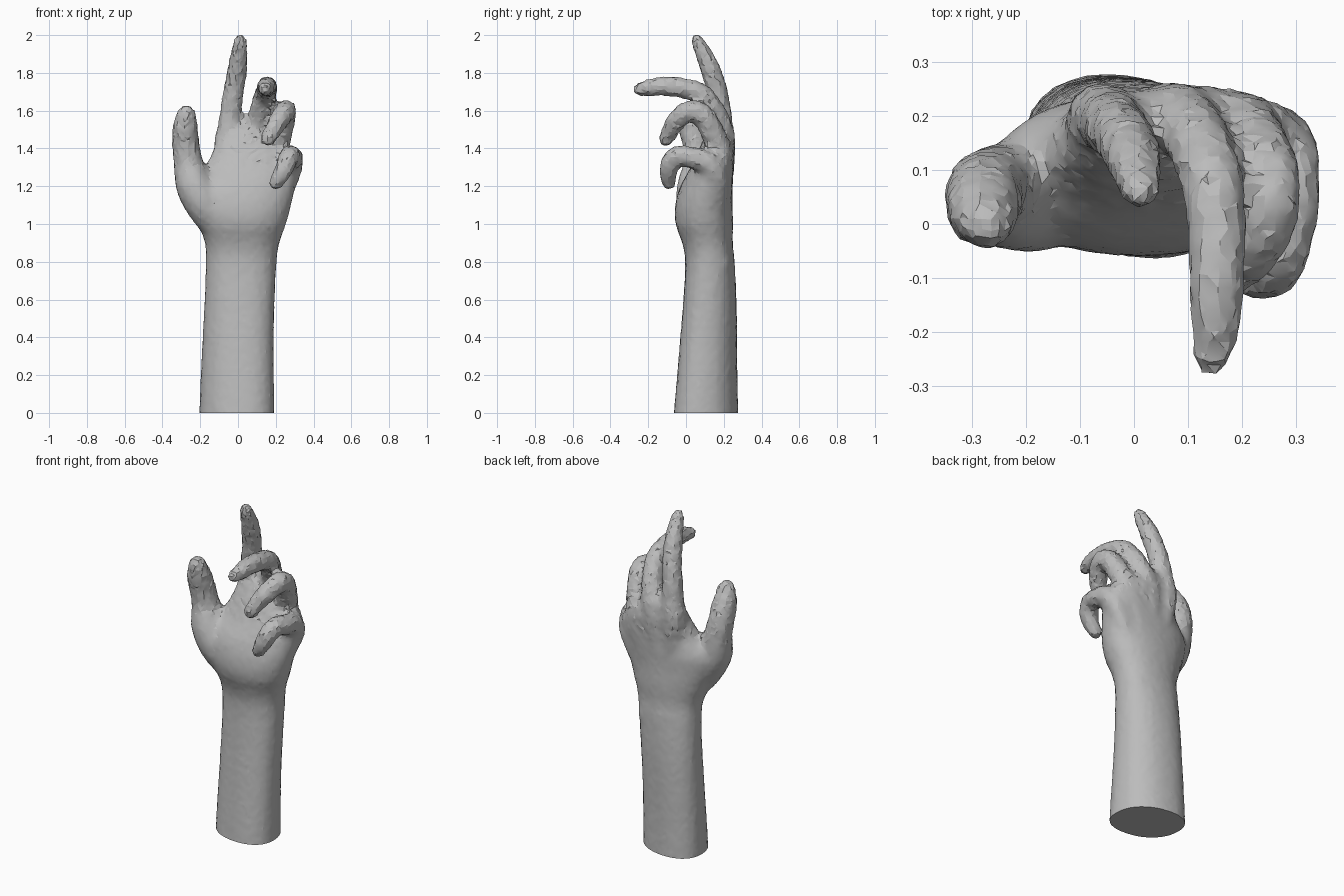
import bpy, bmesh, math, random
from mathutils import Vector, Matrix

random.seed(4)
cube = bpy.data.objects.get("Cube")
if cube:
    bpy.data.objects.remove(cube, do_unlink=True)

skin = bpy.data.materials.new("plain grey")
skin.use_nodes = True
GREY = (0.5, 0.5, 0.5, 1)
skin.diffuse_color = GREY
skin.node_tree.nodes["Principled BSDF"].inputs["Base Color"].default_value = GREY
skin.node_tree.nodes["Principled BSDF"].inputs["Roughness"].default_value = 0.8


def spline(rows, steps=5):
    """Smooth curve through rows of numbers."""
    out = []
    for i in range(len(rows) - 1):
        p0, p1 = rows[max(i - 1, 0)], rows[i]
        p2, p3 = rows[i + 1], rows[min(i + 2, len(rows) - 1)]
        for s in range(steps):
            t = s / steps
            out.append([0.5 * (2 * b + (c - a) * t + (2 * a - 5 * b + 4 * c - d) * t ** 2
                               + (3 * b - a - 3 * c + d) * t ** 3)
                        for a, b, c, d in zip(p0, p1, p2, p3)])
    return out + [list(rows[-1])]


def loft(bm, rings):
    """Closed skin over equal rings of points."""
    loops = [[bm.verts.new(p) for p in ring] for ring in rings]
    n = len(loops[0])
    for a, b in zip(loops, loops[1:]):
        for i in range(n):
            j = (i + 1) % n
            bm.faces.new((a[i], a[j], b[j], b[i]))
    bm.faces.new(loops[0][::-1])
    bm.faces.new(loops[-1])


def ball(bm, centre, radius):
    bmesh.ops.create_icosphere(bm, subdivisions=3, radius=radius,
                               matrix=Matrix.Translation(centre))


def finger(bm, rows, sides=16):
    """Tapered round tube through (x, y, z, radius) with round ends."""
    pts = spline(rows)
    centres = [Vector(p[:3]) for p in pts]
    rings, side, last = [], Vector((1, 0, 0)), None
    for i, c in enumerate(centres):
        tan = (centres[min(i + 1, len(pts) - 1)] - centres[max(i - 1, 0)]).normalized()
        if last:
            side = last.rotation_difference(tan) @ side
        side = (side - tan * side.dot(tan)).normalized()
        up, last = tan.cross(side), tan
        rings.append([c + pts[i][3] * (side * math.cos(a) + up * math.sin(a))
                      for a in (2 * math.pi * k / sides for k in range(sides))])
    loft(bm, rings)
    for i in (0, -1):
        ball(bm, centres[i], pts[i][3])


bm = bmesh.new()

# Forearm, wrist and palm: z, x min, x max, y min, y max, slant of the oval
sections = [
    (-0.06, -0.205, 0.192, -0.065, 0.277, -0.2), (0.0, -0.205, 0.192, -0.064, 0.277, -0.2),
    (0.2, -0.197, 0.19, -0.047, 0.272, -0.18), (0.4, -0.187, 0.189, -0.03, 0.27, -0.15),
    (0.6, -0.177, 0.194, -0.014, 0.267, -0.1), (0.8, -0.17, 0.204, -0.004, 0.257, -0.03),
    (0.9, -0.175, 0.219, -0.02, 0.247, 0), (1.0, -0.212, 0.254, -0.055, 0.249, 0.02),
    (1.1, -0.25, 0.281, -0.057, 0.245, 0.05), (1.2, -0.26, 0.305, -0.03, 0.247, 0.1),
    (1.3, -0.175, 0.32, 0.025, 0.25, 0.1), (1.4, -0.13, 0.265, 0.07, 0.257, 0.1),
    (1.48, -0.1, 0.16, 0.11, 0.245, 0), (1.53, -0.07, 0.12, 0.15, 0.225, 0),
]
rings = []
for z, x0, x1, y0, y1, slant in spline(sections, 4):
    # slightly boxy ovals
    ring = []
    for k in range(40):
        c, s = math.cos(k * math.pi / 20), math.sin(k * math.pi / 20 + slant)
        ring.append(((x0 + x1) / 2 + (x1 - x0) / 2 * math.copysign(abs(c) ** 0.9, c),
                     (y0 + y1) / 2 + (y1 - y0) / 2 * math.copysign(abs(s) ** 0.9, s), z))
    rings.append(ring)
loft(bm, rings)

# Wrist bone
ball(bm, (0.113, 0.163, 0.79), 0.078)

# Thumb
finger(bm, [(-0.11, 0.085, 0.96, 0.07), (-0.165, 0.053, 1.08, 0.1), (-0.23, 0.052, 1.2, 0.1),
            (-0.262, 0.065, 1.32, 0.08), (-0.278, 0.052, 1.43, 0.073),
            (-0.279, 0.022, 1.52, 0.067), (-0.273, 0.0, 1.585, 0.049)])
# Index finger
finger(bm, [(-0.03, 0.19, 1.12, 0.045), (-0.06, 0.195, 1.4, 0.065), (-0.045, 0.19, 1.52, 0.062),
            (-0.034, 0.178, 1.63, 0.058), (-0.016, 0.156, 1.74, 0.056),
            (0.0, 0.117, 1.85, 0.052), (0.012, 0.06, 1.97, 0.037)])
# Middle finger
finger(bm, [(0.04, 0.195, 1.12, 0.045), (0.075, 0.195, 1.41, 0.068), (0.1, 0.182, 1.52, 0.063),
            (0.125, 0.135, 1.62, 0.06), (0.145, 0.075, 1.69, 0.058),
            (0.154, -0.02, 1.72, 0.055), (0.153, -0.12, 1.73, 0.052),
            (0.15, -0.2, 1.722, 0.046), (0.143, -0.247, 1.713, 0.037)])
# Ring finger
finger(bm, [(0.12, 0.195, 1.12, 0.045), (0.187, 0.18, 1.36, 0.067), (0.225, 0.142, 1.48, 0.064),
            (0.248, 0.085, 1.58, 0.061), (0.25, 0.015, 1.597, 0.057),
            (0.212, -0.055, 1.54, 0.053), (0.158, -0.105, 1.448, 0.042)])
# Little finger
finger(bm, [(0.19, 0.165, 1.08, 0.05), (0.26, 0.16, 1.24, 0.062), (0.284, 0.12, 1.32, 0.061),
            (0.286, 0.03, 1.352, 0.058), (0.27, -0.055, 1.357, 0.055),
            (0.243, -0.093, 1.29, 0.051), (0.2, -0.09, 1.215, 0.039)])

raw = bpy.data.meshes.new("raw_parts")
bmesh.ops.recalc_face_normals(bm, faces=bm.faces)
bm.to_mesh(raw)
bm.free()
hand = bpy.data.objects.new("hand_and_forearm", raw)
bpy.context.collection.objects.link(hand)


def fuse(size):
    mod = hand.modifiers.new("fuse", "REMESH")
    mod.mode = "VOXEL"
    mod.voxel_size = size


# Fuse the parts into one skin, soften the joins, then rebuild in even facets
fuse(0.012)
soft = hand.modifiers.new("soften", "SMOOTH")
soft.factor = 0.5
soft.iterations = 7
fuse(0.021)
hand.modifiers.new("triangles", "TRIANGULATE")
deps = bpy.context.evaluated_depsgraph_get()
mesh = bpy.data.meshes.new_from_object(hand.evaluated_get(deps))
hand.modifiers.clear()

# Roughen the skin: faintly on the arm, more on the fingers
bm = bmesh.new()
bm.from_mesh(mesh)
for v in bm.verts:
    rough = 0.0025 if v.co.z > 1.3 else 0.001
    v.co += Vector([random.uniform(-rough, rough) for _ in range(3)])

# Cut the forearm flat at the ground and close it
cut = bmesh.ops.bisect_plane(bm, geom=bm.verts[:] + bm.edges[:] + bm.faces[:],
                             plane_co=(0, 0, 0), plane_no=(0, 0, 1), clear_inner=True)
edges = [e for e in cut["geom_cut"] if isinstance(e, bmesh.types.BMEdge)]
bmesh.ops.holes_fill(bm, edges=edges, sides=0)
bmesh.ops.recalc_face_normals(bm, faces=bm.faces)
bm.to_mesh(mesh)
bm.free()

hand.data = mesh
bpy.data.meshes.remove(raw)
mesh.name = "hand_and_forearm"
mesh.materials.clear()
mesh.materials.append(skin)
bpy.ops.object.select_all(action="DESELECT")
hand.select_set(True)
bpy.context.view_layer.objects.active = hand
bpy.ops.object.shade_smooth_by_angle(angle=math.radians(18))
